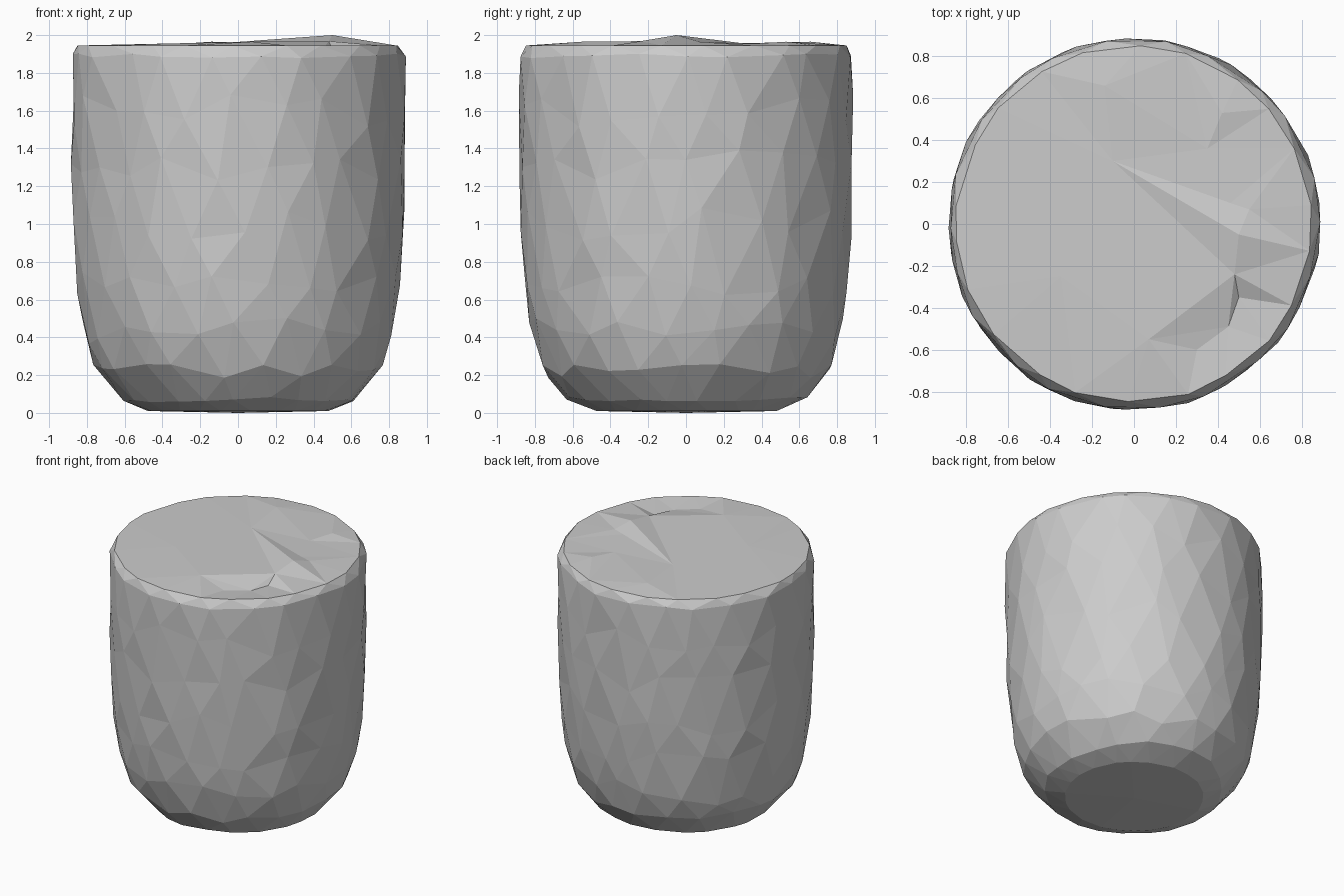
import bpy
import bmesh
import math
import random
from mathutils import Vector
from mathutils.geometry import delaunay_2d_cdt

random.seed(4)
SIDES = 22

cube = bpy.data.objects.get("Cube")
if cube:
    bpy.data.objects.remove(cube, do_unlink=True)

grey = bpy.data.materials.new("plain grey")
grey.use_nodes = True
colour = (0.6, 0.6, 0.6, 1)
grey.diffuse_color = colour
grey.node_tree.nodes["Principled BSDF"].inputs["Base Color"].default_value = colour


def finish(bm, name):
    mesh = bpy.data.meshes.new(name)
    bm.to_mesh(mesh)
    bm.free()
    mesh.materials.append(grey)
    obj = bpy.data.objects.new(name, mesh)
    bpy.context.collection.objects.link(obj)
    return obj


# Rounded body profile: radius, height
PROFILE = [(0.48, 0.01), (0.63, 0.07), (0.76, 0.22), (0.825, 0.42), (0.86, 0.7),
           (0.88, 1.0), (0.885, 1.3), (0.89, 1.6), (0.885, 1.89), (0.85, 1.945)]


def radius_at(z):
    for (r0, z0), (r1, z1) in zip(PROFILE, PROFILE[1:]):
        if z <= z1:
            return r0 + (r1 - r0) * max(0, z - z0) / (z1 - z0)
    return PROFILE[-1][0]


# Body: staggered rings of uneven triangular facets
bm = bmesh.new()
rings = []
step = math.tau / SIDES
for row, (r, z) in enumerate(PROFILE):
    sway = 0.0 if row in (0, len(PROFILE) - 1) else min(0.09, z * 0.2, (1.93 - z) * 0.3)
    ring = []
    for i in range(SIDES):
        angle = (i + 0.5 * (row % 2) + random.uniform(-0.2, 0.2)) * step
        h = z + random.uniform(-sway, sway)
        rad = radius_at(h) + random.uniform(-0.005, 0.004)
        ring.append(bm.verts.new((rad * math.cos(angle), rad * math.sin(angle), h)))
    rings.append(ring)

for row, (low, high) in enumerate(zip(rings, rings[1:])):
    for i in range(SIDES):
        j = (i + 1) % SIDES
        if row % 2 == 0:
            bm.faces.new((low[i], low[j], high[i]))
            bm.faces.new((low[j], high[j], high[i]))
        else:
            bm.faces.new((low[i], high[j], high[i]))
            bm.faces.new((low[i], low[j], high[j]))

# Flat underside
base = bm.verts.new((0, 0, 0))
for i in range(SIDES):
    bm.faces.new((base, rings[0][(i + 1) % SIDES], rings[0][i]))
rim = [v.co.copy() for v in rings[-1]]
finish(bm, "body")

# Top: nearly flat sheet with a raised crease near the right-hand front edge
crease = [(0.5, -0.05, 2.0), (0.55, 0.07, 1.965), (0.48, -0.24, 1.968),
          (0.07, -0.55, 1.965), (0.3, -0.6, 1.93), (0.45, -0.49, 1.925),
          (0.5, -0.35, 1.925), (0.46, 0.1, 1.963)]
ripples = [(-0.14, 0.66, 1.965), (0.42, 0.53, 1.965), (0.35, 0.36, 1.955),
           (-0.1, 0.3, 1.957), (-0.35, -0.25, 1.956)]
points = rim + [Vector(p) for p in crease + ripples]
n = SIDES
# ridge and valley lines of the crease stay as edges
folds = [(n, n + 1), (n, n + 2), (n + 2, n + 3), (n + 3, n + 4),
         (n + 4, n + 5), (n + 5, n + 6), (n + 2, n + 6), (n, n + 7), (n + 1, n + 7)]
outline = [(i, (i + 1) % n) for i in range(n)]
flat = [p.to_2d() for p in points]
verts2d, _, tris, origin, _, _ = delaunay_2d_cdt(flat, outline + folds, [], 1, 1e-5)

bm = bmesh.new()
verts = [bm.verts.new((v.x, v.y, points[src[0]].z if src else 1.95))
         for v, src in zip(verts2d, origin)]
for tri in tris:
    bm.faces.new([verts[i] for i in tri])
bmesh.ops.recalc_face_normals(bm, faces=bm.faces)
if sum(f.normal.z for f in bm.faces) < 0:
    bmesh.ops.reverse_faces(bm, faces=bm.faces)
finish(bm, "top_sheet")
